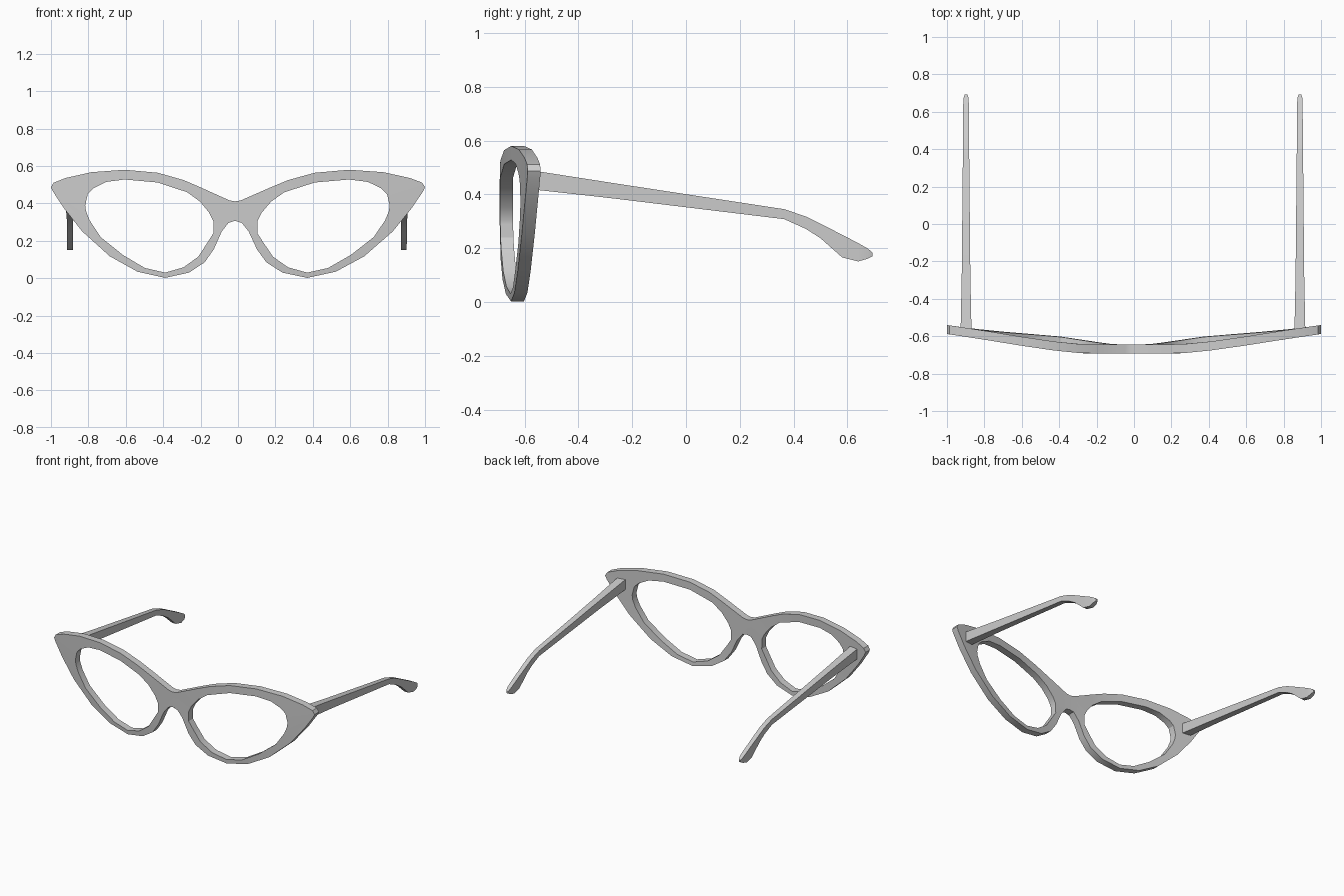
import bpy, bmesh

if "Cube" in bpy.data.objects:
    bpy.data.objects.remove(bpy.data.objects["Cube"])

# Half front outline: (outer x, outer z, lens x, lens z), from bridge top around to bridge bottom
RIM = [
    (0, .411, .118, .305), (.03, .416, .14, .35), (.19, .487, .19, .41),
    (.28, .525, .26, .46), (.42, .564, .42, .512), (.60, .58, .60, .528),
    (.78, .567, .70, .515), (.92, .536, .77, .48), (.985, .511, .80, .45),
    (1.0, .487, .814, .39), (.988, .462, .81, .36), (.93, .375, .79, .31),
    (.83, .25, .73, .22), (.68, .117, .61, .125), (.53, .035, .49, .055),
    (.38, .002, .38, .03), (.25, .03, .28, .058), (.165, .085, .20, .115),
    (.115, .155, .15, .19), (.072, .25, .118, .24), (.03, .303, .118, .27),
    (0, .307, .118, .288),
]
# Depth of the back surface along x, for the brow line and the lower rim
BROW = [(0, -.645), (.27, -.643), (.42, -.628), (.6, -.602), (.8, -.57), (1, -.54)]
LOWER = [(0, -.645), (.1, -.64), (.38, -.602), (.8, -.56), (1, -.54)]
THICK = .048


def lerp_table(table, x):
    for (x0, y0), (x1, y1) in zip(table, table[1:]):
        if x <= x1:
            return y0 + (y1 - y0) * (x - x0) / (x1 - x0)
    return table[-1][1]


def place(x, z, side, front):
    """Wrap a flat outline point onto the curved front."""
    t = min(max((.4 - z) / .4, 0), 1)
    y = lerp_table(BROW, x) * (1 - t) + lerp_table(LOWER, x) * t
    return (side * x - .016 * (1 - x), y - (THICK if front else 0), z)


def finish(name, bm):
    bmesh.ops.remove_doubles(bm, verts=bm.verts, dist=.0005)
    bmesh.ops.recalc_face_normals(bm, faces=bm.faces)
    mesh = bpy.data.meshes.new(name)
    bm.to_mesh(mesh)
    bm.free()
    ob = bpy.data.objects.new(name, mesh)
    bpy.context.collection.objects.link(ob)
    bpy.ops.object.select_all(action='DESELECT')
    ob.select_set(True)
    bpy.context.view_layer.objects.active = ob
    bpy.ops.object.shade_smooth_by_angle(angle=.5)
    return ob


# Frame front: both rims and the bridge as one welded shell
bm = bmesh.new()
for side in (1, -1):
    ring = []
    for ox, oz, lx, lz in RIM:
        ring.append([bm.verts.new(place(x, z, side, f)) for x, z, f in
                     ((ox, oz, True), (lx, lz, True), (lx, lz, False), (ox, oz, False))])
    n = len(ring)
    for i in range(n):
        a, b = ring[i], ring[(i + 1) % n]
        for k in range(4):
            if i == n - 1 and k == 3:
                continue  # open at the bridge centre, where the halves meet
            m = (k + 1) % 4
            bm.faces.new((a[k], a[m], b[m], b[k]))
finish("frame_front", bm)

# Temples: (y, top z, bottom z, half width) stations from hinge to ear tip
ARM = [(-.565, .488, .418, .029), (-.27, .442, .385, .023), (.365, .345, .308, .017),
       (.445, .318, .272, .016), (.50, .291, .237, .016), (.58, .25, .166, .015),
       (.64, .219, .151, .015), (.675, .199, .161, .013), (.693, .184, .17, .007)]
for label, cx in (("right", .887), ("left", -.898)):
    bm = bmesh.new()
    rings = [[bm.verts.new(p) for p in ((cx - w, y, t), (cx + w, y, t),
                                        (cx + w, y, b), (cx - w, y, b))]
             for y, t, b, w in ARM]
    for a, b in zip(rings, rings[1:]):
        for k in range(4):
            m = (k + 1) % 4
            bm.faces.new((a[k], a[m], b[m], b[k]))
    bm.faces.new(rings[0])
    bm.faces.new(rings[-1])
    finish("temple_" + label, bm)
